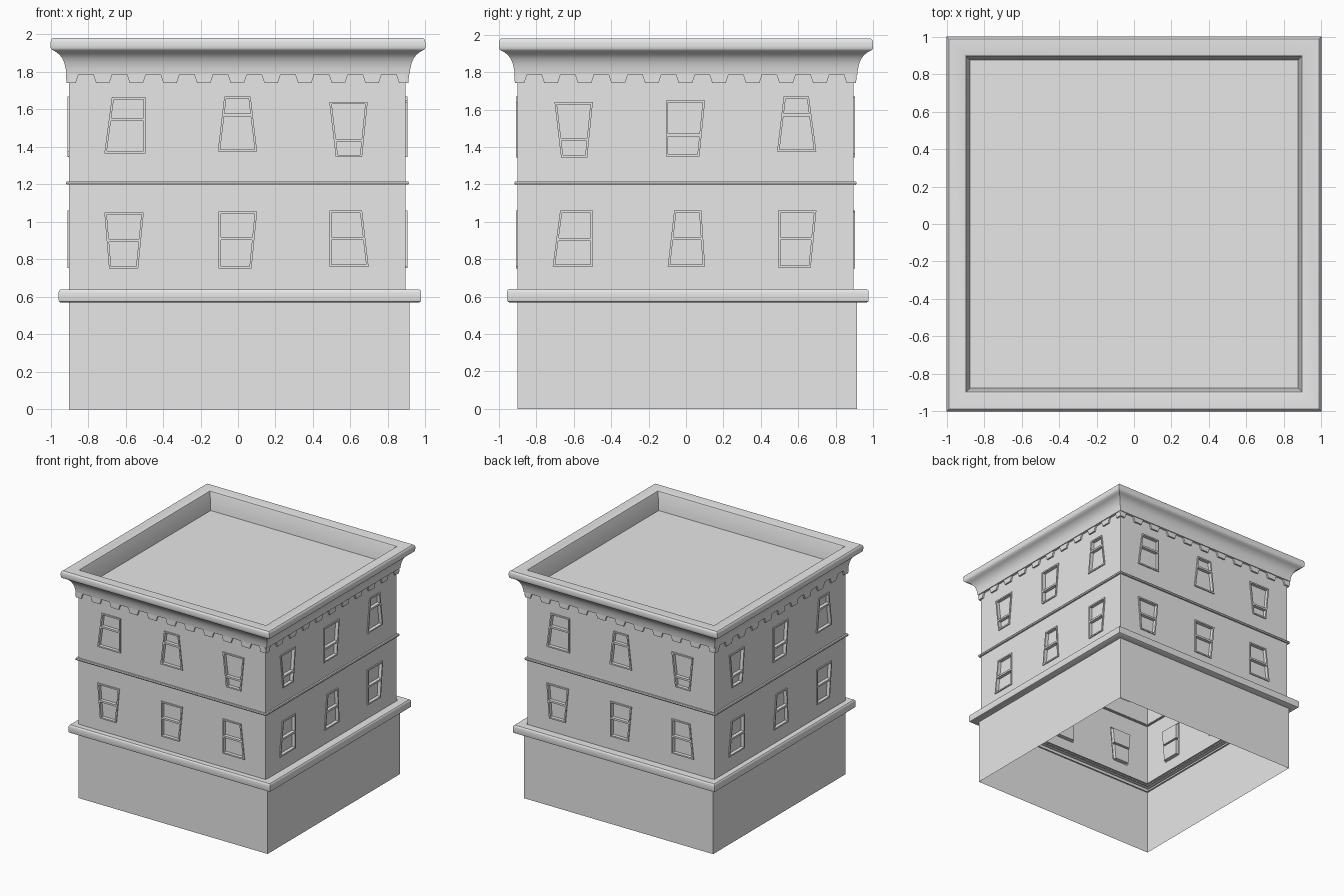
import bpy, bmesh, math
from mathutils import Vector, Matrix

cube = bpy.data.objects.get("Cube")
if cube:
    bpy.data.objects.remove(cube)

stone = bpy.data.materials.new("pale grey stone")
GREY = (0.8, 0.8, 0.8, 1)
stone.diffuse_color = GREY
stone.use_nodes = True
stone.node_tree.nodes["Principled BSDF"].inputs["Base Color"].default_value = GREY

WALL = 0.898          # half width of the upper walls
SHIFT = -0.003        # the upper walls sit slightly off centre


def finish(bm, name, smooth=False):
    mesh = bpy.data.meshes.new(name)
    bm.to_mesh(mesh)
    bm.free()
    obj = bpy.data.objects.new(name, mesh)
    bpy.context.collection.objects.link(obj)
    mesh.materials.append(stone)
    if smooth:
        bpy.ops.object.select_all(action='DESELECT')
        obj.select_set(True)
        bpy.context.view_layer.objects.active = obj
        bpy.ops.object.shade_smooth_by_angle(angle=math.radians(35))
    return obj


def square_sweep(name, profile, centre=0.0, cap=False, smooth=False):
    """Run a (half width, height) profile round a square; listed bottom up."""
    bm = bmesh.new()
    rings = []
    for r, z in profile:
        rings.append([bm.verts.new((centre + sx * r, centre + sy * r, z))
                      for sx, sy in ((-1, -1), (1, -1), (1, 1), (-1, 1))])
    for a, b in zip(rings, rings[1:]):
        for i in range(4):
            j = (i + 1) % 4
            bm.faces.new((a[i], a[j], b[j], b[i]))
    if cap:
        bm.faces.new(rings[-1])
    return finish(bm, name, smooth)


def place(side, u, out, z):
    """Point on a side: 0 front, 1 right, 2 back, 3 left."""
    c = Vector((u, -(WALL + out), z))
    p = Matrix.Rotation(side * math.pi / 2, 3, 'Z') @ c
    return p + Vector((SHIFT, SHIFT, 0))


def loop_of(bm, side, quad, out):
    return [bm.verts.new(place(side, u, out, z)) for u, z in quad]


def fill(bm, side, quads, out):
    """Flat face with the first quad as outline and the rest as holes."""
    edges = []
    for q in quads:
        vs = loop_of(bm, side, q, out)
        edges += [bm.edges.new((vs[i], vs[(i + 1) % 4])) for i in range(4)]
    normal = Matrix.Rotation(side * math.pi / 2, 3, 'Z') @ Vector((0, -1, 0))
    res = bmesh.ops.triangle_fill(bm, edges=edges, use_beauty=True, normal=normal)
    for f in res["geom"]:
        if isinstance(f, bmesh.types.BMFace):
            f.normal_update()
            if f.normal.dot(normal) < 0:
                f.normal_flip()


def bridge(bm, side, quad, inner, outer, flip=False):
    a, b = loop_of(bm, side, quad, inner), loop_of(bm, side, quad, outer)
    for i in range(4):
        j = (i + 1) % 4
        f = bm.faces.new((a[i], a[j], b[j], b[i]))
        if flip:
            f.normal_flip()


def rect(u0, u1, z0, z1):
    return [(u0, z0), (u1, z0), (u1, z1), (u0, z1)]


def outline(w):
    bl, br, tl, tr, z0, z1, _ = w
    return [(bl, z0), (br, z0), (tr, z1), (tl, z1)]


def panes(w, edge=0.012, rail=0.008):
    """Upper and lower openings of a crooked sash window."""
    bl, br, tl, tr, z0, z1, mid = w

    def span(z):
        t = (z - z0) / (z1 - z0)
        return bl + (tl - bl) * t + edge, br + (tr - br) * t - edge
    result = []
    for lo, hi in ((z0 + edge, mid - rail), (mid + rail, z1 - edge)):
        (l0, r0), (l1, r1) = span(lo), span(hi)
        result.append([(l0, lo), (r0, lo), (r1, hi), (l1, hi)])
    return result


# Windows: bottom left, bottom right, top left, top right, sill, head, rail
FRONT = [(-.71, -.49, -.67, -.49, 1.365, 1.665, 1.545),
         (-.105, .105, -.07, .07, 1.375, 1.67, 1.57),
         (.525, .665, .49, .695, 1.345, 1.64, 1.435),
         (-.685, -.53, -.71, -.50, .75, 1.05, .90),
         (-.10, .075, -.10, .105, .75, 1.055, .91),
         (.49, .70, .49, .665, .76, 1.06, .91)]
RIGHT = [(-.665, -.525, -.70, -.495, 1.345, 1.64, 1.44),
         (-.105, .075, -.105, .105, 1.35, 1.65, 1.465),
         (.49, .70, .525, .66, 1.375, 1.67, 1.57),
         (-.71, -.495, -.67, -.495, .76, 1.06, .905),
         (-.095, .105, -.06, .085, .76, 1.06, .91),
         (.495, .67, .495, .70, .755, 1.06, .91)]
SIDES = ("front", "right", "back", "left")

# Upper walls in two storeys, with an opening for every window
for side, label in enumerate(SIDES):
    windows = RIGHT if side % 2 else FRONT
    bm = bmesh.new()
    for group, z0, z1 in ((windows[3:], .63, 1.2), (windows[:3], 1.215, 1.82)):
        fill(bm, side, [rect(-WALL, WALL, z0, z1)] + [outline(w) for w in group], 0)
    finish(bm, label + "_wall")

    # Raised frames with panes set back
    bm = bmesh.new()
    for w in windows:
        openings = panes(w)
        bridge(bm, side, outline(w), 0, .009)
        fill(bm, side, [outline(w)] + openings, .009)
        for q in openings:
            bridge(bm, side, q, -.02, .009, flip=True)
            bm.faces.new(loop_of(bm, side, q, -.02))
    bmesh.ops.remove_doubles(bm, verts=bm.verts, dist=.0001)
    finish(bm, label + "_windows")

    # Tapered teeth under the cornice, with a half tooth at each corner
    bm = bmesh.new()
    step = 2 * WALL / 10
    for i in range(11):
        u = -WALL + i * step
        lo = [max(-WALL - .014, min(WALL + .014, u + s * .036)) for s in (-1, 1)]
        hi = [max(-WALL - .018, min(WALL + .018, u + s * .052)) for s in (-1, 1)]
        face = [(lo[0], 1.742), (lo[1], 1.742), (hi[1], 1.79), (hi[0], 1.79)]
        bm.faces.new(loop_of(bm, side, face, .014))
        bridge(bm, side, face, 0, .014)
    bmesh.ops.remove_doubles(bm, verts=bm.verts, dist=.0001)
    finish(bm, label + "_cornice_teeth")

# Ground storey, open below
square_sweep("ground_storey", [(.908, 0), (.908, .575)], .007)

# Rounded ledge above the ground storey
square_sweep("ledge", [(.895, .57), (.957, .57), (.964, .574), (.967, .582),
                       (.967, .624), (.964, .634), (.957, .64), (.89, .64)],
             .01, smooth=True)

# Thin course between the upper storeys
square_sweep("string_course", [(.895, 1.198), (.912, 1.198), (.915, 1.207),
                               (.912, 1.216), (.895, 1.216)], SHIFT)

# Flared cornice with rolled rim and parapet
square_sweep("cornice", [(.895, 1.787), (.916, 1.787), (.919, 1.815), (.926, 1.845),
                         (.937, 1.872), (.953, 1.893), (.973, 1.908), (.993, 1.918),
                         (.999, 1.926), (1, 1.94), (1, 1.96), (.997, 1.972), (.988, 1.98),
                         (.905, 1.98), (.897, 1.975), (.893, 1.965), (.875, 1.82)],
             smooth=True)

# Flat roof inside the parapet
square_sweep("roof", [(.9, 1.82)], cap=True)
